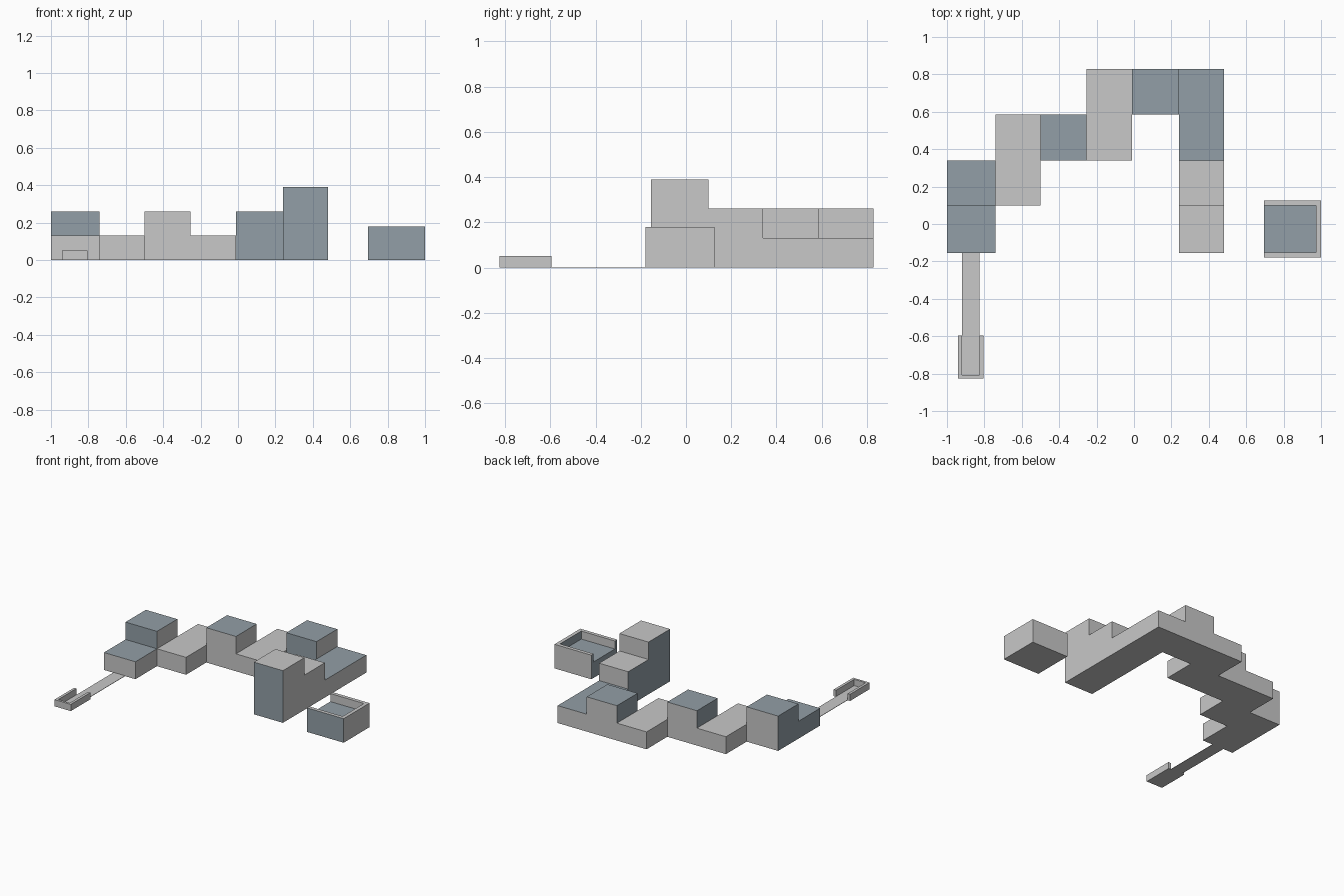
import bpy, bmesh, math
from mathutils import Vector, Matrix

if "Cube" in bpy.data.objects:
    bpy.data.objects.remove(bpy.data.objects["Cube"], do_unlink=True)


def material(name, rgb):
    m = bpy.data.materials.new(name)
    m.use_nodes = True
    m.diffuse_color = (*rgb, 1)
    m.node_tree.nodes["Principled BSDF"].inputs["Base Color"].default_value = (*rgb, 1)
    return m


MATS = [material("light_grey", (0.58, 0.58, 0.58)),
        material("slate_blue", (0.29, 0.345, 0.385))]
DIRS = {"left": Vector((1, 0, 0)), "right": Vector((-1, 0, 0)),
        "back": Vector((0, 1, 0)), "front": Vector((0, -1, 0)), "top": Vector((0, 0, 1))}


def finish(name, bm, is_blue):
    """Turn a bmesh into an object, painting the faces that the rule picks."""
    bmesh.ops.remove_doubles(bm, verts=bm.verts, dist=1e-5)
    bm.normal_update()
    for f in bm.faces:
        f.material_index = int(is_blue(f.normal, f.calc_center_median()))
    mesh = bpy.data.meshes.new(name)
    bm.to_mesh(mesh)
    bm.free()
    for m in MATS:
        mesh.materials.append(m)
    obj = bpy.data.objects.new(name, mesh)
    bpy.context.scene.collection.objects.link(obj)


def face(bm, pts):
    return bm.faces.new([bm.verts.new(p) for p in pts])


def wall(bm, a, b, z0, z1):
    """Upright quad over the edge a-b, outward side on the right of the edge."""
    face(bm, [(*a, z0), (*b, z0), (*b, z1), (*a, z1)])


def rect(x0, x1, y0, y1):
    return [(x0, y0), (x1, y0), (x1, y1), (x0, y1)]


def flat(bm, outline, z, up=True):
    face(bm, [(*p, z) for p in (outline if up else outline[::-1])])


# Stepped block chain: each cell has a column, row, level and its blue sides
XS = [-1, -0.74, -0.5, -0.255, -0.01, 0.24, 0.48]
YS = [-0.155, 0.1, 0.34, 0.585, 0.83]
STEP = 0.13
PARTS = {
    "right_low_block": ([(0, 0)], 1, "top right"),
    "right_tall_block": ([(0, 1)], 2, "top right front"),
    "right_long_block": ([(1, 1), (1, 2)], 1, ""),
    "middle_tall_block": ([(2, 2)], 2, "top right"),
    "middle_long_block": ([(3, 2), (3, 3)], 1, ""),
    "back_tall_block": ([(4, 3)], 2, "top right front"),
    "left_long_block": ([(5, 2), (5, 3)], 1, "top right"),
    "left_step_block": ([(5, 1)], 2, "right"),
    "left_tower": ([(5, 0)], 3, "right front"),
}
LEVEL = {c: lv for cells, lv, _ in PARTS.values() for c in cells}
SIDES = [(0, -1), (1, 0), (0, 1), (-1, 0)]

for name, (cells, level, blue) in PARTS.items():
    bm = bmesh.new()
    for i, j in cells:
        corners = rect(XS[i], XS[i + 1], YS[j], YS[j + 1])
        flat(bm, corners, level * STEP)
        flat(bm, corners, 0, up=False)
        for k, (di, dj) in enumerate(SIDES):
            beside = LEVEL.get((i + di, j + dj), 0)
            if beside < level:
                wall(bm, corners[k], corners[(k + 1) % 4], beside * STEP, level * STEP)
    painted = [DIRS[d] for d in blue.split()]
    finish(name, bm, lambda n, c: any(n.dot(d) > 0.9 for d in painted))


def tray(name, centre, width, depth, height, floor, side, end, turn, is_blue):
    """Open tray with three walls; the open end faces +y before turning."""
    w, d = width / 2, depth / 2
    u = w - side
    e = -d + end
    bm = bmesh.new()
    outline = [(-w, -d), (w, -d), (w, d), (u, d), (u, e), (-u, e), (-u, d), (-w, d)]
    for k, a in enumerate(outline):
        wall(bm, a, outline[(k + 1) % 8], floor if k in (3, 4, 5) else 0, height)
    wall(bm, (u, d), (-u, d), 0, floor)
    # Rim, floor and underside
    flat(bm, rect(-w, w, -d, e), height)
    flat(bm, rect(-w, -u, e, d), height)
    flat(bm, rect(u, w, e, d), height)
    flat(bm, rect(-u, u, e, d), floor)
    flat(bm, rect(-w, w, -d, d), 0, up=False)
    bm.transform(Matrix.Translation((*centre, 0)) @ Matrix.Rotation(turn, 4, "Z"))
    finish(name, bm, is_blue)


def basin_blue(n, c):
    outer_front = n.y < -0.9 and c.y < -0.1
    inner_floor = n.z > 0.9 and c.z < 0.17
    return n.x < -0.9 or outer_front or inner_floor


# Raised basin on the left, open toward the tower
tray("basin", (0.8475, -0.0275), 0.305, 0.305, 0.18, 0.12, 0.027, 0.027,
     math.pi / 2, basin_blue)

# Small end tray at the front, open toward the path
tray("end_tray", (-0.8725, -0.71), 0.135, 0.23, 0.05, 0.003, 0.02, 0.017,
     0, lambda n, c: False)

# Thin path joining the end tray to the block chain
bm = bmesh.new()
strip = rect(-0.92, -0.825, -0.595, -0.155)
flat(bm, strip, 0.003)
flat(bm, strip, 0, up=False)
for k in range(4):
    wall(bm, strip[k], strip[(k + 1) % 4], 0, 0.003)
finish("path_strip", bm, lambda n, c: False)
